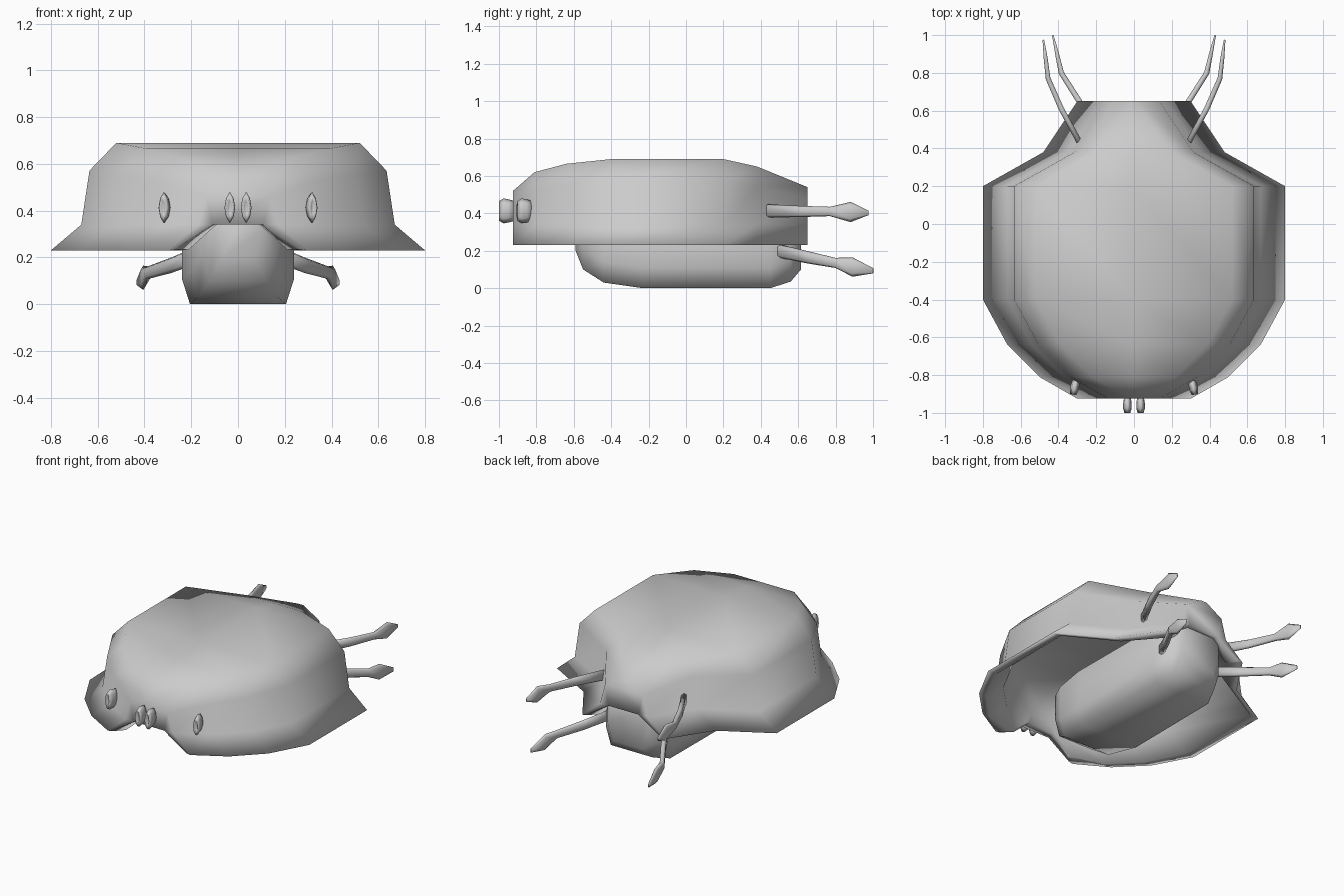
import bpy, bmesh
from mathutils import Matrix

if "Cube" in bpy.data.objects:
    bpy.data.objects.remove(bpy.data.objects["Cube"])


def finish(name, bm):
    bmesh.ops.recalc_face_normals(bm, faces=bm.faces)
    mesh = bpy.data.meshes.new(name)
    bm.to_mesh(mesh)
    bm.free()
    mesh.polygons.foreach_set("use_smooth", [True] * len(mesh.polygons))
    obj = bpy.data.objects.new(name, mesh)
    bpy.context.collection.objects.link(obj)
    return obj


def loft(bm, rings, closed=True, caps=True):
    """Skin a row of rings of equal point count."""
    rows = [[bm.verts.new(p) for p in ring] for ring in rings]
    n = len(rows[0])
    for a, b in zip(rows, rows[1:]):
        for i in range(n if closed else n - 1):
            j = (i + 1) % n
            bm.faces.new((a[i], a[j], b[j], b[i]))
    if caps:
        bm.faces.new(rows[0])
        bm.faces.new(rows[-1])
    return rows


# Shell: open-bottomed arch lofted along y, (y, half width, top height)
STATIONS = [(-.925, .3, .52), (-.81, .5, .62), (-.64, .67, .665), (-.4, .8, .69),
            (.2, .8, .69), (.38, .48, .65), (.65, .3, .54)]


def shell_skin(bm, t):
    """One skin of the shell, inset by t; returns its rim loop."""
    rings = []
    for y, w, top in STATIONS:
        y = max(-.925 + t, min(.65 - t, y))
        w, top = w - t, top - t
        zs = .34 + (top - .34) * .66
        half = [(w, .23), (w - .13, .34), (w - .165, zs), (max(w - .28, .02), top)]
        pts = half + [(0, top)] + [(-x, z) for x, z in reversed(half)]
        rings.append([(x, y, z) for x, z in pts])
    rows = loft(bm, rings, closed=False, caps=False)
    # End walls with a raised notch in the lower edge
    notches = []
    for row in (rows[0], rows[-1]):
        y, k, m = row[0].co.y, .27 - t, .11 - t * .3
        nt = [bm.verts.new((x, y, z)) for x, z in
              [(-k, .235), (-m, .34), (m, .34), (k, .235)]]
        bm.faces.new((row[0], row[1], nt[2], nt[3]))
        bm.faces.new((row[8], nt[0], nt[1], row[7]))
        bm.faces.new((*row[1:8], nt[1], nt[2]))
        notches.append(nt)
    return ([r[0] for r in rows] + notches[1][::-1] +
            [r[8] for r in reversed(rows)] + notches[0])


bm = bmesh.new()
outer, inner = shell_skin(bm, 0), shell_skin(bm, .06)
for i in range(len(outer)):
    bm.faces.new((outer[i - 1], outer[i], inner[i], inner[i - 1]))
finish("shell", bm)

# Body: rounded belly tucked under the shell, (y, half width, bottom height)
bm = bmesh.new()
rings = []
for y, w, b in [(-.59, .1, .2), (-.55, .155, .1), (-.44, .205, .03), (-.23, .24, 0),
                (.45, .235, 0), (.56, .19, .035), (.615, .14, .1)]:
    half = [(w - .035, b), (w, b + .11), (w, .36), (w * .6, .44)]
    pts = half + [(-x, z) for x, z in reversed(half)]
    rings.append([(x, y, z) for x, z in pts])
loft(bm, rings)
finish("body", bm)


# Swimming legs: flat blades, (x, y, z, half height, half thickness)
def leg(name, path, side):
    bm = bmesh.new()
    rings = []
    for x, y, z, h, t in path:
        rings.append([(side * (x + t * u), y - t * .4 * u, z + h * v) for u, v in
                      [(0, 1), (1, .7), (1, -.7), (0, -1), (-1, -.7), (-1, .7)]])
    loft(bm, rings)
    finish(name, bm)


upper = [(.29, .435, .413, .036, .014), (.385, .61, .41, .03, .013), (.455, .77, .41, .025, .012),
         (.468, .88, .407, .054, .01), (.48, .975, .402, .012, .004)]
lower = [(.2, .49, .2, .036, .015), (.29, .65, .165, .033, .014), (.385, .8, .135, .027, .013),
         (.405, .89, .113, .052, .01), (.43, 1, .093, .014, .004)]


# Eyes: lens shaped studs with a recessed front
def eye(name, x, y, yaw):
    bm = bmesh.new()
    rings = []
    for d, w, h in [(.078, .018, .055), (.05, .023, .062), (.025, .023, .067),
                    (0, .016, .052), (.012, .008, .03)]:
        rings.append([(w * u, d, h * v) for u, v in
                      [(0, 1), (.7, .6), (1, 0), (.7, -.6), (0, -1),
                       (-.7, -.6), (-1, 0), (-.7, .6)]])
    loft(bm, rings)
    bm.transform(Matrix.Translation((x, y, .413)) @ Matrix.Rotation(yaw, 4, 'Z'))
    finish(name, bm)


for side, label in ((1, "right"), (-1, "left")):
    leg("upper_leg_" + label, upper, side)
    leg("lower_leg_" + label, lower, side)
    eye("inner_eye_" + label, side * .035, -1, 0)
    eye("outer_eye_" + label, side * .322, -.903, side * .2)
